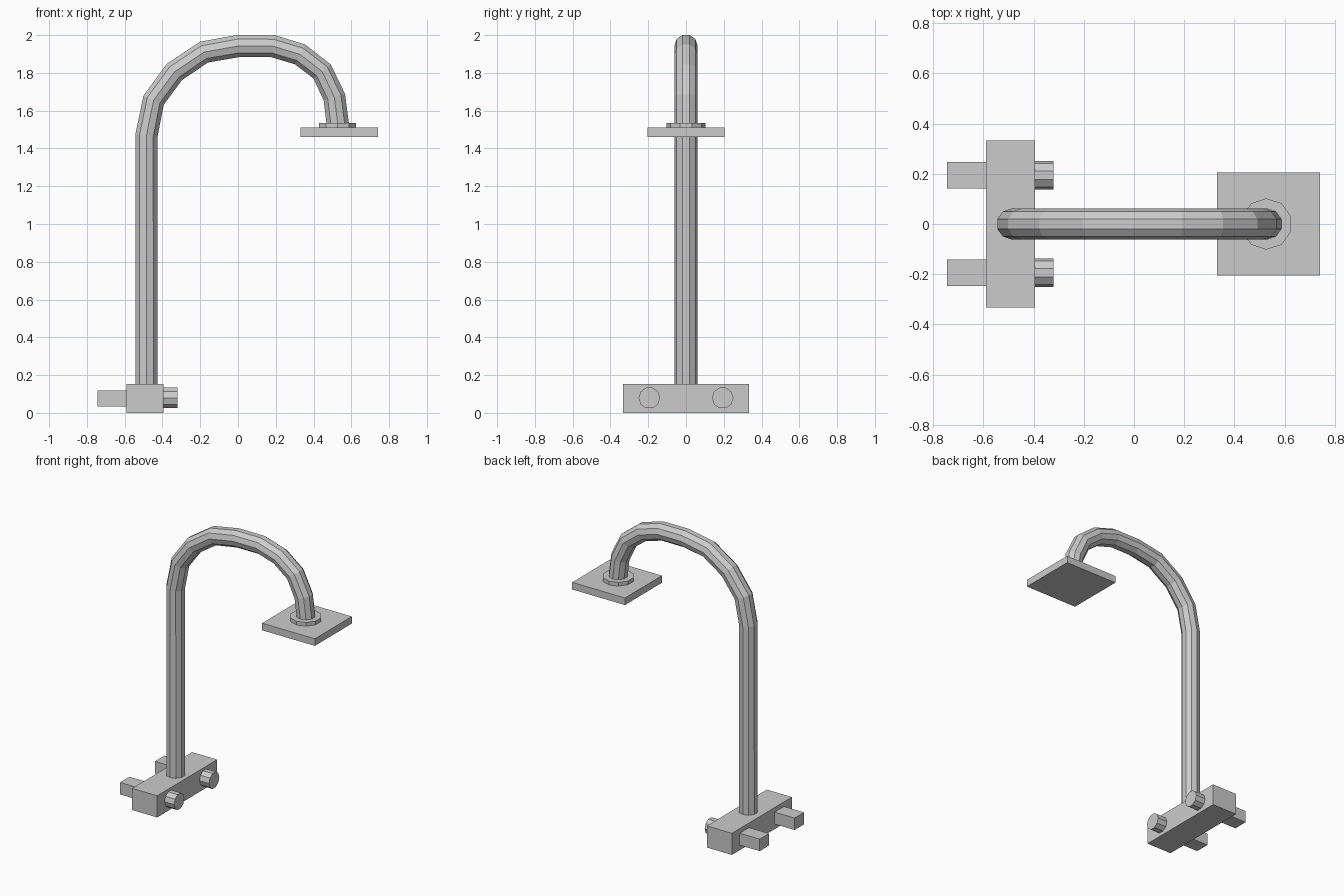
import bpy, bmesh
from math import cos, sin, pi
from mathutils import Vector

if "Cube" in bpy.data.objects:
    bpy.data.objects.remove(bpy.data.objects["Cube"])

SIDES = 10


def finish(name, bm):
    bmesh.ops.recalc_face_normals(bm, faces=bm.faces[:])
    mesh = bpy.data.meshes.new(name)
    bm.to_mesh(mesh)
    bm.free()
    obj = bpy.data.objects.new(name, mesh)
    bpy.context.collection.objects.link(obj)
    return obj


def box(name, lo, hi):
    bm = bmesh.new()
    bmesh.ops.create_cube(bm, size=1)
    lo, hi = Vector(lo), Vector(hi)
    bmesh.ops.scale(bm, vec=hi - lo, verts=bm.verts[:])
    bmesh.ops.translate(bm, vec=(lo + hi) / 2, verts=bm.verts[:])
    return finish(name, bm)


def tube(name, path, radius, y=0.0):
    """Sweep a ten-sided section along (x, z) points, with capped ends."""
    pts = [Vector((x, y, z)) for x, z in path]
    bm = bmesh.new()
    rings = []
    for i, p in enumerate(pts):
        t = Vector()
        if i > 0:
            t += (p - pts[i - 1]).normalized()
        if i < len(pts) - 1:
            t += (pts[i + 1] - p).normalized()
        t.normalize()
        side = Vector((0, 1, 0))
        normal = t.cross(side)
        rings.append([bm.verts.new(p + radius * (cos(a) * side + sin(a) * normal))
                      for a in (2 * pi * k / SIDES for k in range(SIDES))])
    for a, b in zip(rings, rings[1:]):
        for k in range(SIDES):
            n = (k + 1) % SIDES
            bm.faces.new((a[k], a[n], b[n], b[k]))
    bm.faces.new(rings[0])
    bm.faces.new(rings[-1])
    return finish(name, bm)


# Mixer body at the base
box("valve_body", (-0.59, -0.333, 0), (-0.395, 0.333, 0.152))

# Wall inlets behind and control knobs in front, one pair per side
for label, s in (("left", -1), ("right", 1)):
    y = 0.194 * s
    box("wall_inlet_" + label, (-0.745, y - 0.052, 0.035), (-0.59, y + 0.052, 0.119))
    tube("knob_" + label, [(-0.395, 0.079), (-0.321, 0.079)], 0.057, y)

# Riser pipe with curved arm
tube("riser_pipe", [(-0.485, 0.152), (-0.485, 1.467), (-0.447, 1.655), (-0.337, 1.805),
                    (-0.18, 1.91), (0.0, 1.942), (0.183, 1.942), (0.328, 1.898),
                    (0.445, 1.808), (0.51, 1.672), (0.53, 1.515)], 0.062)

# Collar and square shower head
tube("head_collar", [(0.527, 1.51), (0.527, 1.536)], 0.102)
box("shower_head", (0.331, -0.205, 1.46), (0.741, 0.205, 1.51))
